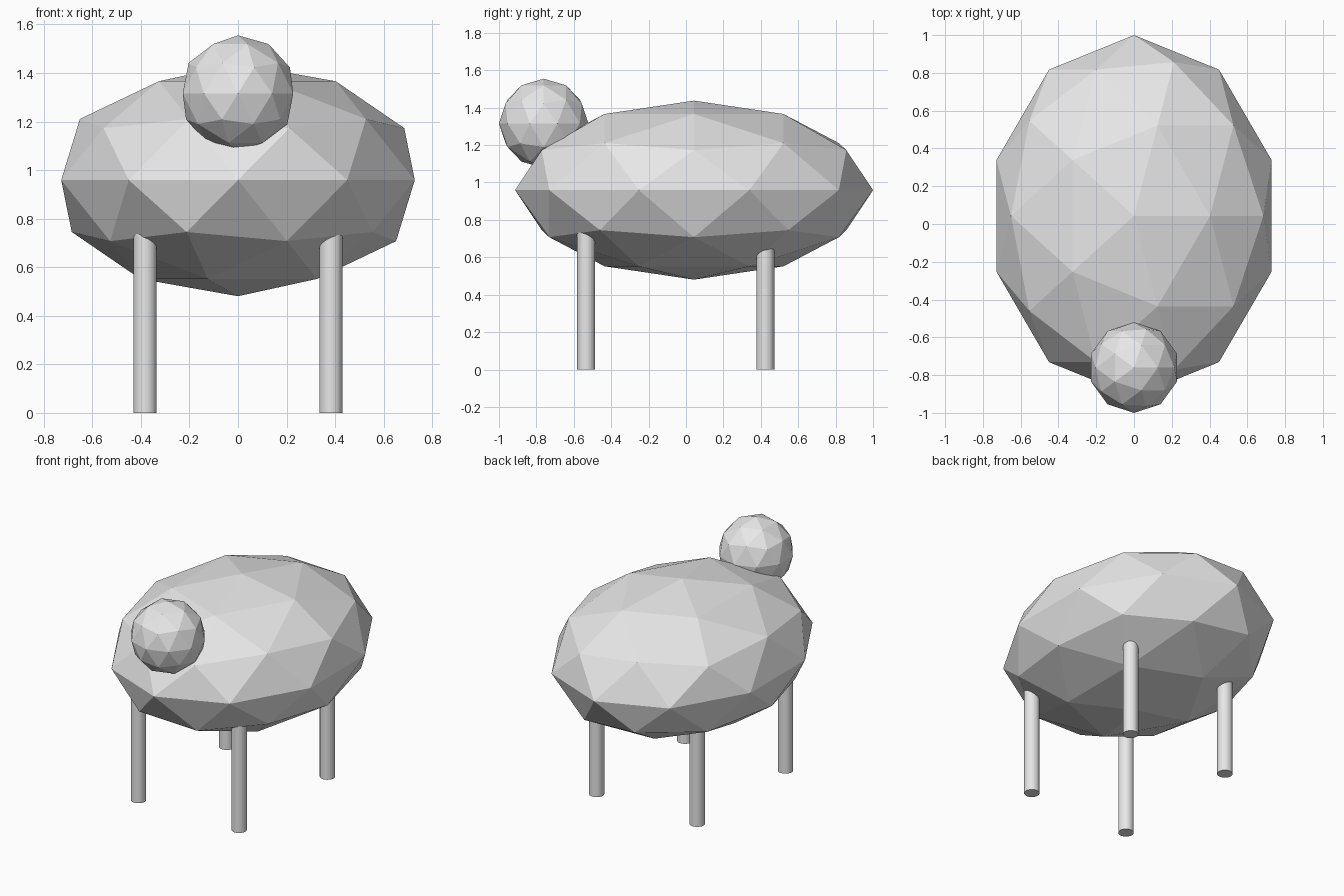
import bpy

cube = bpy.data.objects.get("Cube")
if cube:
    bpy.data.objects.remove(cube, do_unlink=True)

# Single plain grey for every part
grey = bpy.data.materials.new("light_grey")
grey.use_nodes = True
colour = (0.8, 0.8, 0.8, 1)
grey.diffuse_color = colour
grey.node_tree.nodes["Principled BSDF"].inputs["Base Color"].default_value = colour

UNIT = 0.957
CENTRE_Y = 0.043
CENTRE_Z = 0.959


def finish(name):
    part = bpy.context.object
    part.name = name
    part.data.name = name
    part.data.materials.append(grey)
    return part


def faceted_ball(name, location, scale):
    bpy.ops.mesh.primitive_ico_sphere_add(subdivisions=2, radius=1, location=location)
    finish(name).scale = scale


# Faceted egg-shaped body and small round head
faceted_ball("body", (0, CENTRE_Y, CENTRE_Z), (0.8 * UNIT, UNIT, 0.5 * UNIT))
head_radius = 0.25 * UNIT
faceted_ball("head", (0, head_radius - 1, 1.555 - head_radius), (head_radius,) * 3)

# Four straight legs running up into the body
for end, y in (("front", -0.534), ("back", 0.424)):
    for side, sign in (("left", 1), ("right", -1)):
        bpy.ops.mesh.primitive_cylinder_add(
            vertices=32, radius=0.05 * UNIT, depth=UNIT,
            location=(sign * 0.4 * UNIT, y, UNIT / 2))
        finish(f"{end}_{side}_leg")
